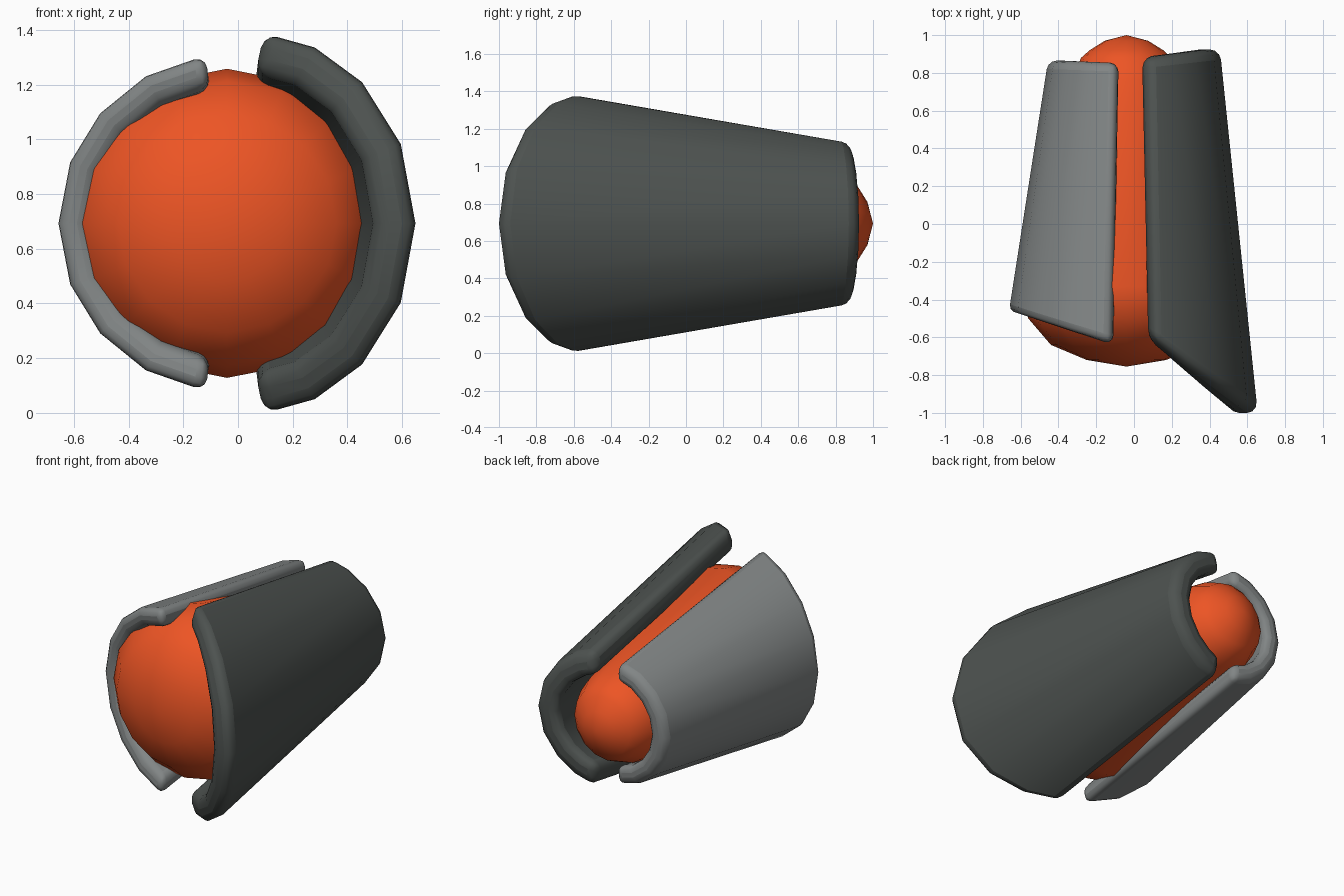
import bpy, bmesh
from math import sin, cos, radians, pi

if "Cube" in bpy.data.objects:
    bpy.data.objects.remove(bpy.data.objects["Cube"])

CX, CZ = -0.04, 0.693


def finish(name, bm, color, angle):
    bmesh.ops.recalc_face_normals(bm, faces=bm.faces)
    me = bpy.data.meshes.new(name)
    bm.to_mesh(me)
    bm.free()
    ob = bpy.data.objects.new(name, me)
    bpy.context.collection.objects.link(ob)
    mat = bpy.data.materials.new(name + "_paint")
    mat.diffuse_color = (*color, 1)
    mat.use_nodes = True
    mat.node_tree.nodes["Principled BSDF"].inputs["Base Color"].default_value = mat.diffuse_color
    me.materials.append(mat)
    bpy.ops.object.select_all(action='DESELECT')
    ob.select_set(True)
    bpy.context.view_layer.objects.active = ob
    bpy.ops.object.shade_smooth_by_angle(angle=radians(angle))
    return ob


def core(name, profile, color, sides=16):
    """Surface of revolution round the y axis; profile is (radius, y)."""
    bm = bmesh.new()
    rings = []
    for r, y in profile:
        n = sides if r > 0 else 1
        rings.append([bm.verts.new((CX + r * sin(2 * pi * i / sides), y,
                                    CZ + r * cos(2 * pi * i / sides))) for i in range(n)])
    for a, b in zip(rings, rings[1:]):
        for i in range(sides):
            j = (i + 1) % sides
            quad = [a[i % len(a)], a[j % len(a)], b[j % len(b)], b[i % len(b)]]
            bm.faces.new(list(dict.fromkeys(quad)))
    return finish(name, bm, color, 60)


def shell(name, side, angles, rx, rz, front, back, thick, bevel, color):
    """Tapered half tube; rx, rz, front and back are linear (a, b) pairs."""
    angles = [-a for a in reversed(angles[1:])] + angles
    bm = bmesh.new()
    rows = []
    for deg in angles:
        t = radians(deg)
        y0 = front[0] + front[1] * cos(t)
        y1 = back[0] + back[1] * cos(t)
        row = []
        for y, inset in ((y0, 0), (y1, 0), (y1, thick), (y0, thick)):
            row.append(bm.verts.new((
                CX + side * (rx[0] + rx[1] * y - inset) * cos(t), y,
                CZ + (rz[0] + rz[1] * y - inset) * sin(t))))
        rows.append(row)
    for a, b in zip(rows, rows[1:]):
        for i in range(4):
            j = (i + 1) % 4
            bm.faces.new((a[i], a[j], b[j], b[i]))
    bm.faces.new(rows[0])
    bm.faces.new(rows[-1])
    ob = finish(name, bm, color, 60)
    # rounded rims
    mod = ob.modifiers.new("rim", 'BEVEL')
    mod.width = bevel
    mod.segments = 3
    mod.limit_method = 'ANGLE'
    mod.angle_limit = radians(50)
    bpy.ops.object.modifier_apply(modifier="rim")
    bpy.ops.object.shade_smooth_by_angle(angle=radians(60))
    return ob


# Orange tapered core with domed ends
core("core",
     [(0, -0.755), (0.21, -0.72), (0.40, -0.64), (0.52, -0.50), (0.565, -0.33),
      (0.32, 0.62), (0.29, 0.77), (0.24, 0.88), (0.195, 0.92), (0.115, 0.97), (0, 1.0)],
     (0.85, 0.09, 0.018))

# Large dark shell on the right, front rim sweeping forward
shell("right_shell", 1, [0, 22, 43, 61, 78], (0.591, -0.104), (0.613, -0.178),
      (-0.5, -0.5), (0.87, 0.055), 0.155, 0.055, (0.075, 0.085, 0.08))

# Smaller light shell on the left, front rim swept back
shell("left_shell", -1, [0, 22, 42, 62, 83], (0.55, -0.156), (0.53, -0.15),
      (-0.66, 0.19), (0.85, 0.015), 0.12, 0.045, (0.22, 0.235, 0.235))
